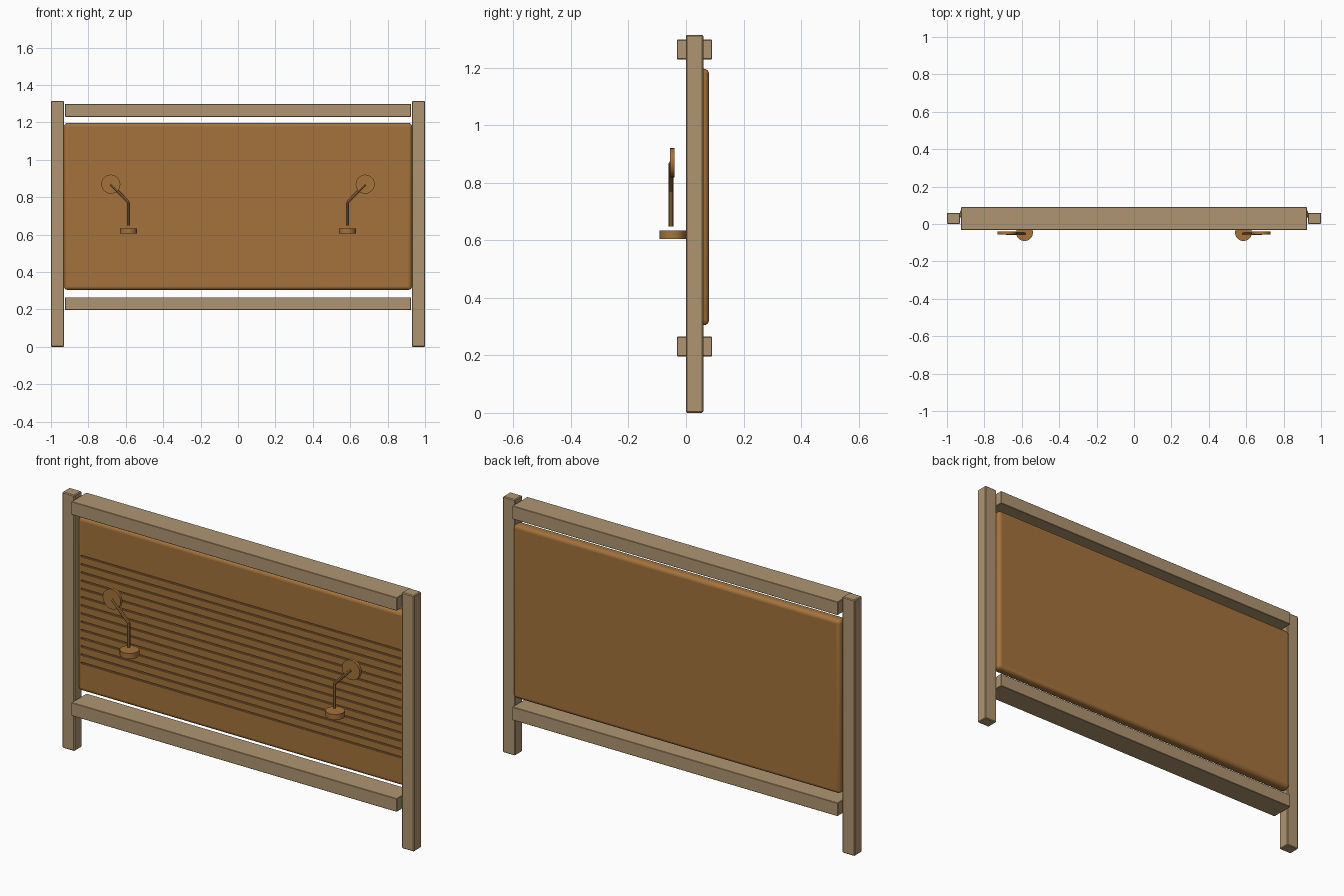
import bpy
import math
from mathutils import Vector

if "Cube" in bpy.data.objects:
    bpy.data.objects.remove(bpy.data.objects["Cube"], do_unlink=True)


def make_material(name, rgb):
    mat = bpy.data.materials.new(name)
    mat.use_nodes = True
    colour = (*rgb, 1.0)
    mat.diffuse_color = colour
    mat.node_tree.nodes["Principled BSDF"].inputs["Base Color"].default_value = colour
    return mat


pale_wood = make_material("pale wood", (0.43, 0.30, 0.165))
warm_wood = make_material("warm wood", (0.37, 0.17, 0.045))


def box(name, low, high, mat, bevel=0.0, segments=1):
    """Box between two corners, with optional bevelled edges."""
    low, high = Vector(low), Vector(high)
    bpy.ops.mesh.primitive_cube_add(size=1, location=(low + high) / 2)
    obj = bpy.context.object
    obj.name = name
    obj.scale = high - low
    bpy.ops.object.transform_apply(location=False, rotation=False, scale=True)
    obj.data.materials.append(mat)
    if bevel:
        mod = obj.modifiers.new("edges", "BEVEL")
        mod.width = bevel
        mod.segments = segments
    return obj


def cylinder(name, start, end, radius, sides, mat):
    """Cylinder running from one point to another."""
    start, end = Vector(start), Vector(end)
    axis = end - start
    bpy.ops.mesh.primitive_cylinder_add(vertices=sides, radius=radius,
                                        depth=axis.length, location=(start + end) / 2)
    obj = bpy.context.object
    obj.name = name
    obj.rotation_euler = axis.to_track_quat("Z", "Y").to_euler()
    obj.data.materials.append(mat)
    bpy.ops.object.shade_smooth_by_angle(angle=math.radians(35))
    return obj


# Upright posts
for side, x in (("left", 0.965), ("right", -0.965)):
    box(side + "_post", (x - 0.035, 0, 0), (x + 0.035, 0.06, 1.315), pale_wood, 0.004)

# Horizontal rails
for name, z in (("bottom_rail", 0.197), ("top_rail", 1.23)):
    box(name, (-0.925, -0.032, z), (0.925, 0.09, z + 0.068), pale_wood, 0.002)

# Rounded board
board = box("board", (-0.93, 0.025, 0.305), (0.93, 0.08, 1.197), warm_wood, 0.018, 4)
bpy.ops.object.shade_smooth_by_angle(angle=math.radians(35))

# Row of horizontal grooves cut into the front of the board
bpy.ops.object.select_all(action="DESELECT")
cutters = [box("groove_cutter", (-0.91, 0.0, z - 0.004), (0.91, 0.033, z + 0.004), warm_wood)
           for z in (0.452 + 0.0422 * i for i in range(14))]
for cutter in cutters:
    cutter.select_set(True)
bpy.context.view_layer.objects.active = cutters[0]
bpy.ops.object.join()
groove_cutter = bpy.context.object
groove_cutter.hide_render = True
groove_cutter.hide_viewport = True
groove_cutter.display_type = "WIRE"
cut = board.modifiers.new("grooves", "BOOLEAN")
cut.operation = "DIFFERENCE"
cut.solver = "EXACT"
cut.object = groove_cutter

# Apply the cut, then drop the helper
bpy.ops.object.select_all(action="DESELECT")
board.select_set(True)
bpy.context.view_layer.objects.active = board
for modifier in list(board.modifiers):
    bpy.ops.object.modifier_apply(modifier=modifier.name)
bpy.data.objects.remove(groove_cutter, do_unlink=True)

# Mirrored pair of bent handles with a disc and a puck
for side, s in (("left", 1), ("right", -1)):
    elbow = (s * 0.585, -0.052, 0.773)
    cylinder(side + "_disc", (s * 0.68, -0.055, 0.87), (s * 0.68, -0.04, 0.87), 0.051, 24, warm_wood)
    cylinder(side + "_arm", (s * 0.68, -0.052, 0.87), elbow, 0.008, 8, warm_wood)
    cylinder(side + "_stem", elbow, (s * 0.585, -0.052, 0.648), 0.008, 8, warm_wood)
    cylinder(side + "_puck", (s * 0.585, -0.046, 0.605), (s * 0.585, -0.046, 0.634), 0.046, 12, warm_wood)
